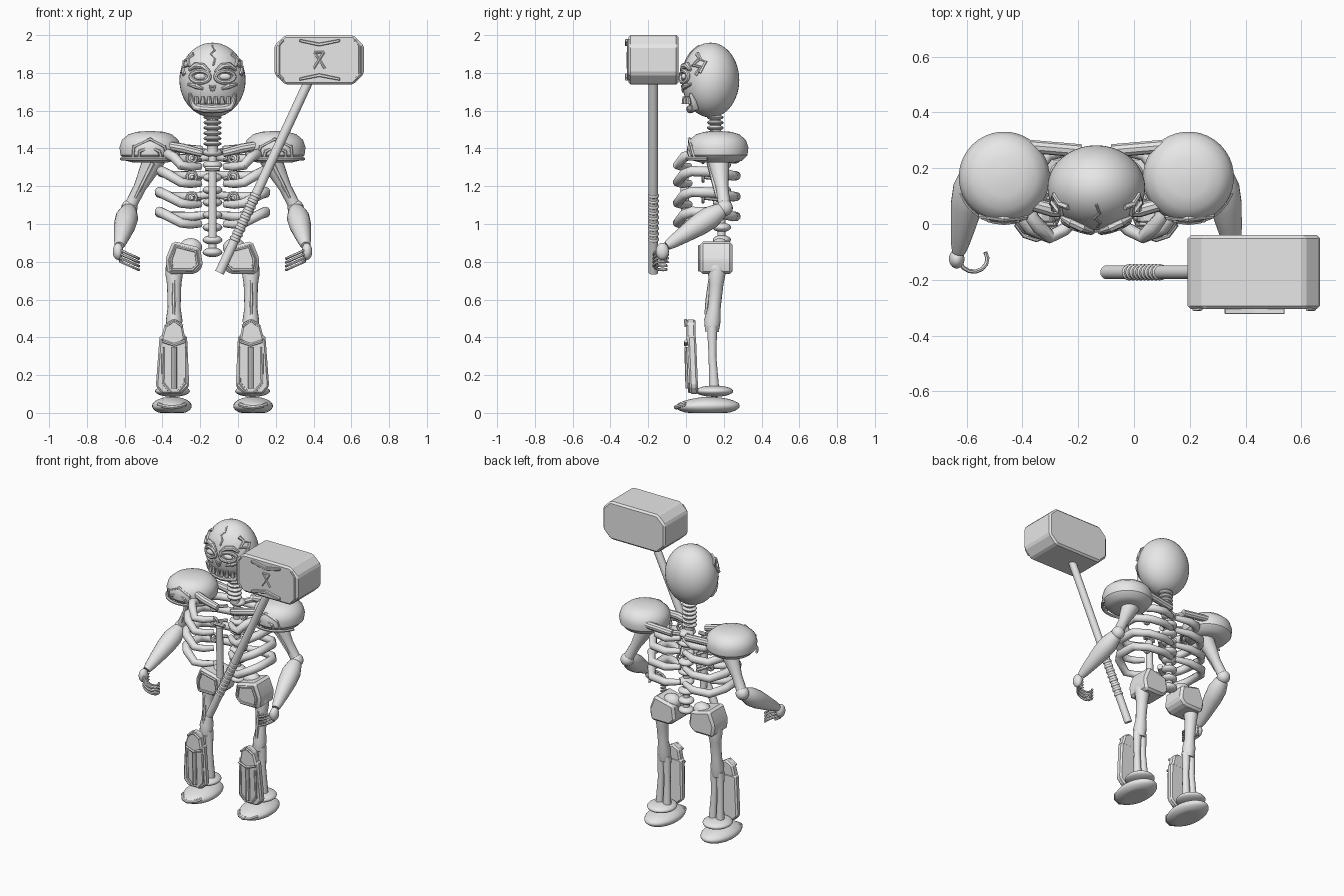
import bpy, bmesh, math
from mathutils import Vector, Matrix

if "Cube" in bpy.data.objects:
    bpy.data.objects.remove(bpy.data.objects["Cube"])

MID = -0.135                      # symmetry plane of the body
mat = bpy.data.materials.new("bone_grey")
mat.diffuse_color = (0.8, 0.8, 0.8, 1)
mat.use_nodes = True
mat.node_tree.nodes["Principled BSDF"].inputs["Base Color"].default_value = mat.diffuse_color


def finish(bm, name, mirror=False, angle=35):
    bmesh.ops.recalc_face_normals(bm, faces=bm.faces)
    for side in (("left", "right") if mirror else ("",)):
        me = bpy.data.meshes.new(name)
        if side == "right":
            for v in bm.verts:
                v.co.x = 2 * MID - v.co.x
            bmesh.ops.reverse_faces(bm, faces=bm.faces)
        bm.to_mesh(me)
        me.materials.append(mat)
        me.shade_smooth()
        me.set_sharp_from_angle(angle=math.radians(angle))
        ob = bpy.data.objects.new(f"{name}_{side}" if side else name, me)
        bpy.context.collection.objects.link(ob)
    bm.free()


def tube(bm, pts, rad, n=12, closed=False):
    """Round bar along points; rad is one radius or one per point."""
    pts = [Vector(p) for p in pts]
    rads = rad if isinstance(rad, (list, tuple)) else [rad] * len(pts)
    k, rings, prev, u = len(pts), [], None, None
    for i, p in enumerate(pts):
        a = pts[i - 1] if (i or closed) else p
        b = pts[(i + 1) % k] if (i < k - 1 or closed) else p
        t = (b - a).normalized()
        if u is None:
            u = t.orthogonal().normalized()
        else:
            u = (prev.rotation_difference(t) @ u).normalized()
        w, prev = t.cross(u), t
        rings.append([bm.verts.new(p + (u * math.cos(j * math.tau / n) + w * math.sin(j * math.tau / n)) * rads[i])
                      for j in range(n)])
    for i in range(k if closed else k - 1):
        r, s = rings[i], rings[(i + 1) % k]
        for j in range(n):
            bm.faces.new((r[j], r[(j + 1) % n], s[(j + 1) % n], s[j]))
    if not closed:
        bm.faces.new(rings[0])
        bm.faces.new(rings[-1])


def ball(bm, c, r, seg=20):
    r = r if isinstance(r, tuple) else (r, r, r)
    bmesh.ops.create_uvsphere(bm, u_segments=seg, v_segments=max(8, seg * 2 // 3), radius=1,
                              matrix=Matrix.Translation(c) @ Matrix.Diagonal((*r, 1)))


def prism(bm, outline, y0, y1, bevel=0.012, lean=0):
    """Outline in x, z pushed along y; lean shifts y with height."""
    zb = min(z for _, z in outline)
    a = [bm.verts.new((x, y0 - lean * (z - zb), z)) for x, z in outline]
    b = [bm.verts.new((x, y1 - lean * (z - zb), z)) for x, z in outline]
    fs = [bm.faces.new(a), bm.faces.new(b[::-1])]
    for i in range(len(a)):
        j = (i + 1) % len(a)
        fs.append(bm.faces.new((a[j], a[i], b[i], b[j])))
    edges = list({e for f in fs for e in f.edges})
    bmesh.ops.recalc_face_normals(bm, faces=fs)
    bmesh.ops.bevel(bm, geom=edges, offset=bevel, segments=1, affect='EDGES')


def ring(c, rx, rz, n=20):
    return [(c[0] + rx * math.cos(i * math.tau / n), c[1] + rz * math.sin(i * math.tau / n)) for i in range(n)]


# ---- skull ----
C, R = Vector((MID, 0.13, 1.762)), Vector((0.175, 0.152, 0.198))


def face(pts, out=0.0):
    """Put x, z points (x from the middle) on the front of the skull."""
    res = []
    for x, z in pts:
        q = 1 - (x / R.x) ** 2 - ((z - C.z) / R.z) ** 2
        res.append((MID + x, C.y - R.y * math.sqrt(max(q, 0)) - out, z))
    return res


bm = bmesh.new()
ball(bm, C, tuple(R), 40)
finish(bm, "skull")
bm = bmesh.new()
tube(bm, face(ring((-0.066, 1.78), 0.05, 0.03), 0.006), 0.012, 8, True)
ball(bm, face([(-0.066, 1.78)])[0], (0.032, 0.016, 0.018))
finish(bm, "eye_socket", True)
bm = bmesh.new()
tube(bm, face([(-0.125, 1.815), (-0.09, 1.84), (-0.05, 1.835), (-0.015, 1.805)], 0.008), [0.008, 0.017, 0.017, 0.008], 8)
finish(bm, "brow", True)
bm = bmesh.new()
tube(bm, face([(-0.13, 1.74), (-0.085, 1.73), (-0.05, 1.715)], 0.002), [0.006, 0.016, 0.006], 8)
finish(bm, "cheekbone", True)
bm = bmesh.new()
tube(bm, face([(-0.018, 1.735), (0, 1.725), (0.018, 1.735), (0.008, 1.71), (0, 1.70), (-0.008, 1.71)], 0.002),
     0.005, 6, True)
finish(bm, "nose_rim")
bm = bmesh.new()
tube(bm, face([(-0.12, 1.69), (-0.112, 1.65), (-0.09, 1.62), (-0.045, 1.61), (0, 1.608),
               (0.045, 1.61), (0.09, 1.62), (0.112, 1.65), (0.12, 1.69)], 0.012),
     [0.008, 0.016, 0.022, 0.022, 0.022, 0.022, 0.022, 0.016, 0.008], 10)
finish(bm, "jaw")
bm = bmesh.new()
for i in range(6):                # teeth
    x = -0.085 + i * 0.034
    p = Vector(face([(x, 1.655)], 0.012)[0])
    tube(bm, [p - Vector((0, 0, 0.02)), p + Vector((0, 0, 0.02))], [0.014, 0.009], 8)
finish(bm, "teeth")
bm = bmesh.new()
tube(bm, face([(0, 1.945), (0.012, 1.92), (-0.008, 1.90), (0.014, 1.875), (0.004, 1.84)], 0.001), 0.005, 6)
finish(bm, "forehead_crack")
bm = bmesh.new()
tube(bm, face([(-0.10, 1.90), (-0.13, 1.875), (-0.125, 1.84), (-0.155, 1.83), (-0.15, 1.79)], 0.004), 0.012, 6)
tube(bm, face([(-0.13, 1.875), (-0.15, 1.86), (-0.16, 1.80)], 0.004), 0.010, 6)
finish(bm, "temple_crack", True)

# ---- neck and spine ----
bm = bmesh.new()
for i in range(6):
    ball(bm, (MID, 0.155, 1.425 + i * 0.028), (0.048, 0.044, 0.015))
tube(bm, [(MID, 0.165, 1.38), (MID, 0.15, 1.6)], 0.03)
finish(bm, "neck")
bm = bmesh.new()
for i in range(9):
    ball(bm, (MID, 0.19, 0.85 + i * 0.066), (0.052, 0.048, 0.025))
tube(bm, [(MID, 0.19, 0.84), (MID, 0.18, 1.40)], 0.022)
finish(bm, "spine")
bm = bmesh.new()
tube(bm, [(MID, 0.0, 0.93), (MID, -0.01, 1.28)], 0.023)
tube(bm, [(MID - 0.04, -0.01, 1.295), (MID + 0.04, -0.01, 1.295)], 0.013, 8)
finish(bm, "breastbone")

# ---- ribs ----
for k, (x, z) in enumerate([(-0.37, 1.365), (-0.405, 1.275), (-0.415, 1.165), (-0.415, 1.06)]):
    bm = bmesh.new()
    tube(bm, [(-0.15, 0.23, z - 0.01), (-0.24, 0.265, z - 0.02), (x + 0.06, 0.25, z - 0.02), (x, 0.17, z),
              (x, 0.03, z + 0.005), (x + 0.03, -0.01, z - 0.01), (-0.30, -0.045, z - 0.055),
              (-0.25, -0.02, z - 0.062), (-0.20, 0.02, z - 0.06)],
         [0.018, 0.025, 0.026, 0.027, 0.027, 0.027, 0.025, 0.023, 0.018], 10)
    finish(bm, f"rib_{k + 1}", True, 50)
bm = bmesh.new()
for z in (1.35, 1.25, 1.14):      # small joints inside the rib cage
    tube(bm, [(x, 0.09, zz) for x, zz in ring((-0.245, z), 0.026, 0.026, 10)], 0.009, 6, True)
    tube(bm, [(-0.245, 0.09, z), (-0.20, 0.17, z - 0.01)], 0.011, 6)
finish(bm, "rib_joints", True)
bm = bmesh.new()
tube(bm, [(-0.40, 0.08, 1.42), (-0.29, 0.05, 1.40), (-0.19, 0.05, 1.375)], [0.022, 0.026, 0.022], 10)
finish(bm, "collar_bone", True)
bm = bmesh.new()
tube(bm, [(-0.40, 0.28, 1.41), (-0.19, 0.262, 1.39)], 0.024, 10)
tube(bm, [(-0.21, 0.26, 1.39), (MID, 0.19, 1.37)], 0.018, 8)
finish(bm, "shoulder_blade", True)

# ---- shoulder pads ----
bm = bmesh.new()
tube(bm, [(-0.465, 0.168, z) for z in (1.325, 1.335, 1.365, 1.405, 1.445, 1.475, 1.488, 1.492)],
     [0.09, 0.13, 0.158, 0.163, 0.15, 0.115, 0.07, 0.01], 36)
finish(bm, "shoulder_pad", True)
trim = [(-0.09, 1.345), (-0.085, 1.41), (0, 1.45), (0.075, 1.41), (0.09, 1.345)]
bm = bmesh.new()
for s, dz in ((1, 0), (0.65, -0.01)):
    tube(bm, [(-0.465 + s * dx, 0.168 - math.sqrt((0.15 if z > 1.42 or z < 1.35 else 0.163) ** 2 - (s * dx) ** 2),
               1.35 + (z - 1.35) * s + dz * 0.5) for dx, z in trim], 0.010, 6)
tube(bm, [(-0.465 + 0.163 * math.cos(a), 0.168 + 0.163 * math.sin(a), 1.345)
          for a in [math.radians(200 + i * 14) for i in range(11)]], 0.009, 6)
finish(bm, "pad_trim", True)

# ---- arms ----
sh, el, wr = Vector((-0.44, 0.17, 1.35)), Vector((-0.575, 0.205, 1.085)), Vector((-0.628, -0.10, 0.885))
bm = bmesh.new()
tube(bm, [sh.lerp(el, t) for t in (0, 0.25, 0.6, 0.9, 1)], [0.06, 0.05, 0.033, 0.033, 0.036], 14)
ball(bm, el, 0.043)
finish(bm, "upper_arm", True)
bm = bmesh.new()
tube(bm, [sh.lerp(el, t) + Vector((0.005, -0.052 + 0.024 * t, 0)) for t in (0.1, 0.5, 0.8)], [0.016, 0.012, 0.008], 6)
finish(bm, "arm_ridge", True)
bm = bmesh.new()
tube(bm, [el.lerp(wr, t) for t in (-0.02, 0.08, 0.25, 0.45, 0.7, 0.92, 1)],
     [0.025, 0.044, 0.060, 0.058, 0.045, 0.032, 0.024], 18)
finish(bm, "forearm", True)
bm = bmesh.new()
ball(bm, (-0.635, -0.125, 0.855), (0.028, 0.035, 0.045))
for i in range(4):                # curled fingers
    pts = []
    for j in range(10):
        a = math.radians(140 + j * 28)
        x = -0.575 + 0.05 * math.cos(a)
        pts.append((x, -0.125 + 0.046 * math.sin(a), 0.862 - i * 0.02 - (x + 0.625) * 0.45))
    tube(bm, [(-0.635, -0.12, 0.865 - i * 0.014)] + pts, 0.0075, 6)
finish(bm, "hand", True)

# ---- hips ----
hip = [(-0.345, 0.91), (-0.20, 0.875), (-0.185, 0.775), (-0.225, 0.735), (-0.37, 0.735), (-0.385, 0.81)]
bm = bmesh.new()
prism(bm, hip, 0.075, 0.245, 0.015)
finish(bm, "hip_block", True, 20)
bm = bmesh.new()
hc = Vector((-0.285, 0.81))
tube(bm, [(*(hc + (Vector(p) - hc) * 0.72),)[:1] + (0.072, hc.y + (p[1] - hc.y) * 0.72) for p in hip], 0.009, 6, True)
finish(bm, "hip_trim", True)
bm = bmesh.new()
ball(bm, (-0.25, 0.18, 0.875), (0.06, 0.05, 0.05))
finish(bm, "hip_joint", True)

# ---- legs ----
LX = -0.338
bm = bmesh.new()
tube(bm, [(LX, 0.165, 0.80), (LX, 0.163, 0.74), (LX, 0.16, 0.68), (LX, 0.15, 0.56), (LX, 0.14, 0.49), (LX, 0.137, 0.43)],
     [0.04, 0.047, 0.038, 0.034, 0.044, 0.036], 16)
ball(bm, (LX, 0.155, 0.765), 0.045)
finish(bm, "thigh", True)
bm = bmesh.new()
tube(bm, [(LX, 0.125, 0.70), (LX, 0.115, 0.60), (LX, 0.105, 0.52)], [0.008, 0.012, 0.008], 6)
finish(bm, "thigh_ridge", True)
bm = bmesh.new()
for s in (-1, 1):
    tube(bm, [(LX + s * 0.02, 0.138, 0.46), (LX + s * 0.024, 0.14, 0.3), (LX + s * 0.028, 0.15, 0.11)],
         [0.028, 0.021, 0.028], 12)
finish(bm, "shin_bones", True)
bm = bmesh.new()
ball(bm, (-0.347, 0.15, 0.115), (0.092, 0.10, 0.030), 28)
finish(bm, "ankle_cuff", True)

# foot: a flat-soled oval
bm = bmesh.new()
ball(bm, (-0.35, 0.115, 0.045), (0.105, 0.17, 0.048), 32)
for v in bm.verts:
    v.co.z = max(v.co.z, 0.008) - 0.008
    if v.co.y < 0.1:
        v.co.z *= 1 - 0.8 * (0.1 - v.co.y)
finish(bm, "foot", True)
bm = bmesh.new()
tube(bm, [(-0.42, 0.0, 0.045), (-0.39, -0.04, 0.035), (-0.35, -0.053, 0.03), (-0.31, -0.04, 0.035), (-0.28, 0.0, 0.045)],
     0.012, 8)
finish(bm, "toe_trim", True)

# shin guards with raised ridges
bm = bmesh.new()
prism(bm, [(-0.415, 0.41), (-0.27, 0.41), (-0.258, 0.14), (-0.30, 0.10), (-0.40, 0.10), (-0.435, 0.14)],
      0.02, 0.065, 0.01, 0.04)
prism(bm, [(-0.385, 0.475), (LX, 0.50), (-0.295, 0.475), (-0.278, 0.385), (LX, 0.35), (-0.41, 0.385)],
      -0.0, 0.05, 0.01, 0.0)
finish(bm, "shin_guard", True, 20)
bm = bmesh.new()
tube(bm, [(LX, 0.012, 0.13), (LX, 0.006, 0.35)], 0.015, 8)
for s in (-1, 1):
    tube(bm, [(LX + s * 0.02, 0.018, 0.11), (LX + s * 0.06, 0.016, 0.16), (LX + s * 0.058, 0.008, 0.35)], 0.008, 6)
for z, w in ((0.47, 0.045), (0.39, 0.06)):
    tube(bm, [(LX - w, 0.0, z - 0.01), (LX, -0.003, z + 0.02 if z > 0.4 else z - 0.03), (LX + w, 0.0, z - 0.01)], 0.009, 6)
finish(bm, "shin_guard_ridges", True)

# ---- hammer ----
bm = bmesh.new()
prism(bm, [(0.25, 2.0), (0.61, 2.0), (0.667, 1.945), (0.667, 1.795), (0.61, 1.738),
           (0.25, 1.738), (0.192, 1.795), (0.192, 1.945)], -0.305, -0.04, 0.012)
finish(bm, "hammer_head", angle=15)
bm = bmesh.new()
for s in (-1, 1):
    zc = 1.869
    prism(bm, [(0.325, zc + s * 0.11), (0.43, zc + s * 0.09), (0.54, zc + s * 0.11), (0.54, zc + s * 0.095),
               (0.43, zc + s * 0.072), (0.325, zc + s * 0.095)], -0.323, -0.30, 0.003)
    xc = 0.43 + s * 0.2
    tube(bm, [(xc - s * 0.01, -0.305, zc - 0.105), (xc + s * 0.015, -0.305, zc - 0.075),
              (xc + s * 0.015, -0.305, zc + 0.075), (xc - s * 0.01, -0.305, zc + 0.105)], 0.007, 6)
    tube(bm, [(0.43 - s * 0.03, -0.307, zc - 0.045), (0.43 + s * 0.025, -0.307, zc + 0.04)], 0.007, 6)
tube(bm, [(0.405, -0.307, zc + 0.04), (0.455, -0.307, zc + 0.04)], 0.007, 6)
finish(bm, "hammer_trim", angle=20)
top, end = Vector((0.385, -0.173, 1.78)), Vector((-0.098, -0.173, 0.742))
bm = bmesh.new()
tube(bm, [top, end], 0.025, 18)
finish(bm, "hammer_handle")
bm = bmesh.new()
for i in range(9):                # grip rings
    p, d = end.lerp(top, 0.17 + i * 0.028), (top - end).normalized() * 0.009
    tube(bm, [p - d, p - d * 0.5, p + d * 0.5, p + d], [0.024, 0.029, 0.029, 0.024], 16)
finish(bm, "grip_rings", angle=60)
